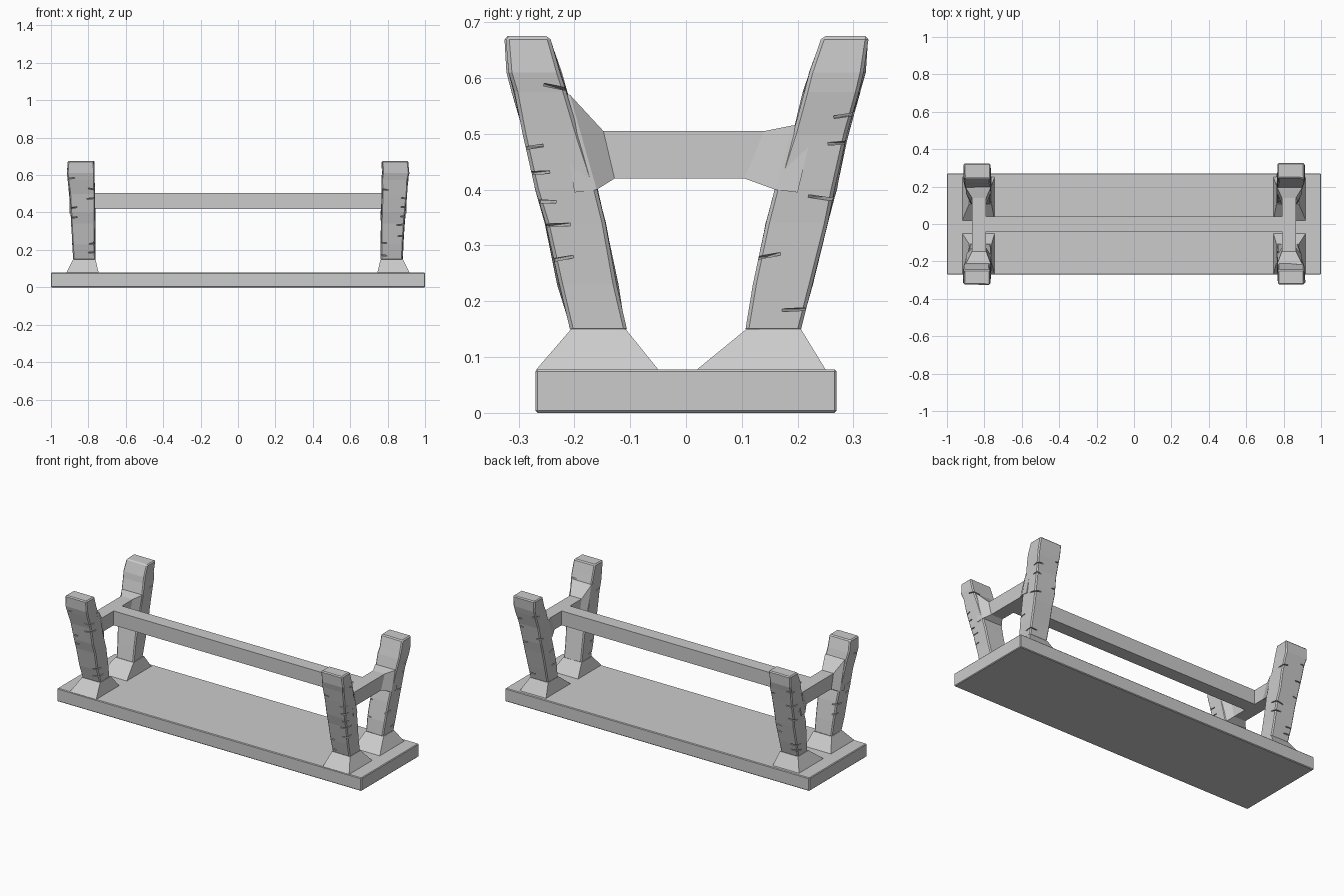
import bpy, bmesh, random
from mathutils import Vector, Matrix

if "Cube" in bpy.data.objects:
    bpy.data.objects.remove(bpy.data.objects["Cube"])

random.seed(4)


def make_object(name, bm):
    bmesh.ops.recalc_face_normals(bm, faces=bm.faces)
    mesh = bpy.data.meshes.new(name)
    bm.to_mesh(mesh)
    bm.free()
    obj = bpy.data.objects.new(name, mesh)
    bpy.context.collection.objects.link(obj)
    return obj


def loft(name, rings):
    bm = bmesh.new()
    loops = [[bm.verts.new(p) for p in ring] for ring in rings]
    n = len(rings[0])
    for a, b in zip(loops, loops[1:]):
        for i in range(n):
            j = (i + 1) % n
            bm.faces.new((a[i], a[j], b[j], b[i]))
    bm.faces.new(loops[0][::-1])
    bm.faces.new(loops[-1])
    return make_object(name, bm)


def rect(x0, x1, y0, y1, z):
    return [(x0, y0, z), (x1, y0, z), (x1, y1, z), (x0, y1, z)]


def box(name, x0, x1, y0, y1, z0, z1):
    return loft(name, [rect(x0, x1, y0, y1, z0), rect(x0, x1, y0, y1, z1)])


def bevel(obj, width):
    m = obj.modifiers.new("bevel", "BEVEL")
    m.width, m.segments = width, 1
    m.limit_method, m.angle_limit = "ANGLE", 0.9


# Upturned bench seat and the long rail
bevel(box("seat_plank", -1, 1, -0.27, 0.27, 0, 0.078), 0.004)
box("long_rail", -0.82, 0.82, -0.039, 0.039, 0.42, 0.505)

# Leg sections: z, inner y, outer y, inner x, outer x
SECTIONS = [
    (0.145, 0.107, 0.204, 0.764, 0.879),
    (0.23, 0.122, 0.229, 0.764, 0.884),
    (0.34, 0.145, 0.254, 0.764, 0.891),
    (0.40, 0.160, 0.268, 0.765, 0.895),
    (0.50, 0.190, 0.291, 0.767, 0.903),
    (0.575, 0.212, 0.310, 0.769, 0.909),
    (0.61, 0.223, 0.320, 0.770, 0.914),
    (0.675, 0.244, 0.326, 0.768, 0.909),
]


def axe_nicks(sx, sy):
    # Thin tilted wedges biting into the leg corners
    bm = bmesh.new()
    for k in range(9):
        z = 0.18 + k * 0.05 + random.uniform(-0.01, 0.01)
        t = (z - 0.145) / 0.53
        outer = random.random() < 0.7
        y = 0.204 + 0.128 * t if outer else 0.107 + 0.137 * t
        x = random.choice((0.765, 0.88 + 0.032 * t))
        tilt = Matrix.Rotation(random.uniform(-0.2, 0.2), 4, "X") @ \
            Matrix.Rotation(random.uniform(-0.2, 0.2), 4, "Y") @ \
            Matrix.Rotation(0.785, 4, "Z")
        size = random.uniform(0.04, 0.065)
        mat = Matrix.Translation((sx * x, sy * y, z)) @ tilt @ \
            Matrix.Diagonal((size, size, 0.005, 1))
        bmesh.ops.create_cube(bm, size=1, matrix=mat)
    cutter = make_object("nick_cutter", bm)
    cutter.hide_render = True
    return cutter


for sx, end in ((-1, "left"), (1, "right")):
    for sy, side in ((-1, "front"), (1, "back")):
        # Rough hewn leg
        rings = []
        for z, yi, yo, xi, xo in SECTIONS:
            ring = rect(sx * xi, sx * xo, sy * yi, sy * yo, z)
            rings.append([Vector(p) + Vector((random.uniform(-1, 1),
                          random.uniform(-1, 1), 0)) * 0.003 for p in ring])
        leg = loft(f"{end}_{side}_leg", rings)
        bevel(leg, 0.006)
        cutter = axe_nicks(sx, sy)
        cut = leg.modifiers.new("nicks", "BOOLEAN")
        cut.operation, cut.solver, cut.object = "DIFFERENCE", "EXACT", cutter
        deps = bpy.context.evaluated_depsgraph_get()
        result = bpy.data.meshes.new_from_object(leg.evaluated_get(deps))
        leg.modifiers.clear()
        leg.data = result
        bpy.data.objects.remove(cutter)

        # Flared socket where the leg meets the seat
        inner, outer = (0.05, 0.268) if sy < 0 else (0.02, 0.25)
        loft(f"{end}_{side}_socket", [
            rect(sx * 0.745, sx * 0.918, sy * inner, sy * outer, 0.07),
            rect(sx * 0.745, sx * 0.918, sy * inner, sy * outer, 0.078),
            rect(sx * 0.762, sx * 0.881, sy * 0.108, sy * 0.206, 0.15)])

    # Cross rail with flared ends: bottom y, top y, bottom z, top z, inner x, outer x
    ends = [(-0.20, -0.23, 0.395, 0.575, 0.767, 0.900),
            (-0.16, -0.208, 0.40, 0.57, 0.768, 0.897),
            (-0.128, -0.148, 0.42, 0.505, 0.79, 0.866),
            (0.105, 0.14, 0.42, 0.505, 0.79, 0.866),
            (0.16, 0.19, 0.40, 0.515, 0.768, 0.897),
            (0.20, 0.23, 0.395, 0.52, 0.768, 0.900)]
    loft(f"{end}_cross_rail", [
        [(sx * xi, yb, zb), (sx * xo, yb, zb), (sx * xo, yt, zt), (sx * xi, yt, zt)]
        for yb, yt, zb, zt, xi, xo in ends])
